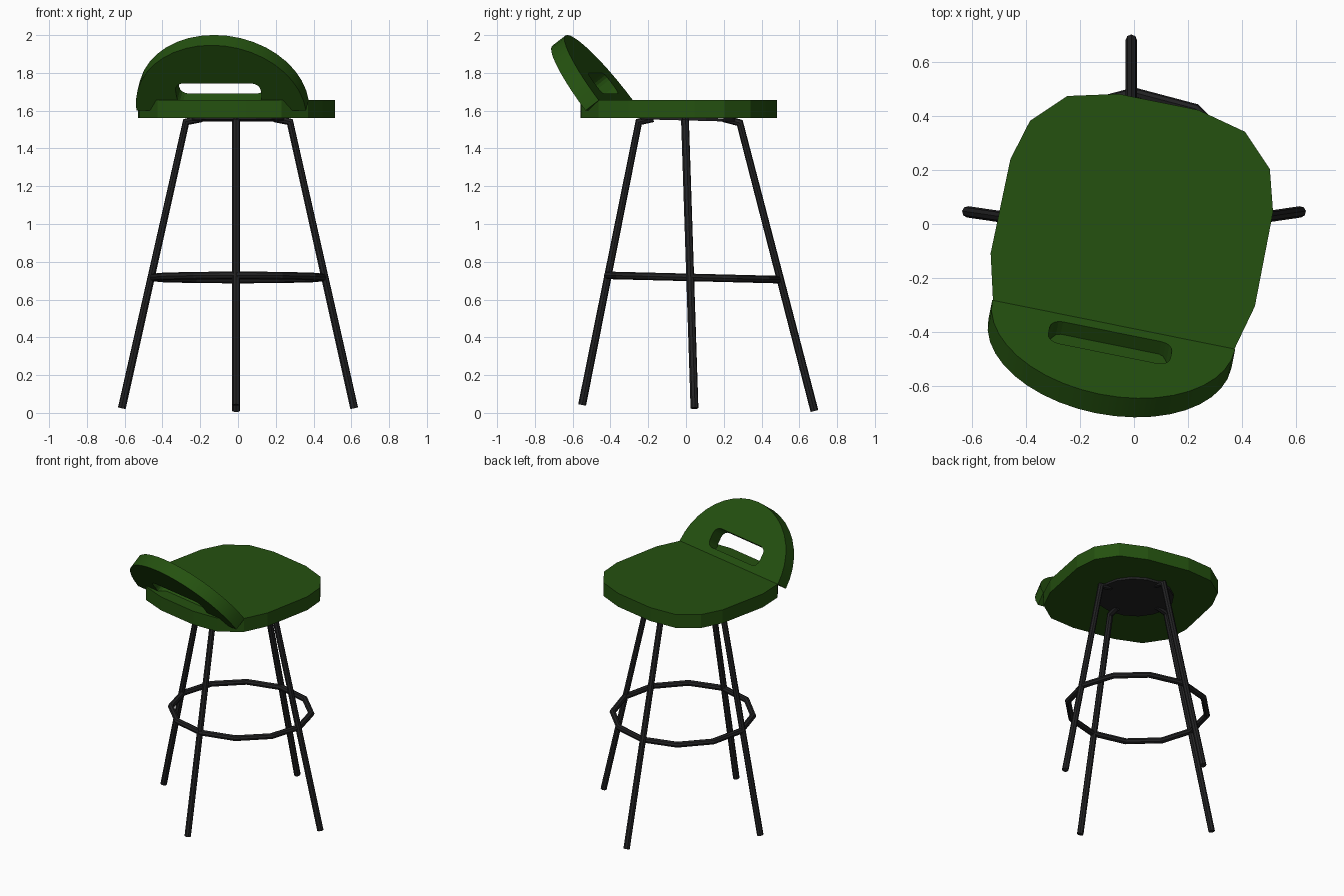
import bpy
from math import radians, sin, cos, pi
from mathutils import Matrix, Vector

if "Cube" in bpy.data.objects:
    bpy.data.objects.remove(bpy.data.objects["Cube"], do_unlink=True)


def material(name, color):
    m = bpy.data.materials.new(name)
    m.use_nodes = True
    m.diffuse_color = color
    m.node_tree.nodes["Principled BSDF"].inputs["Base Color"].default_value = color
    return m


green = material("dark green", (0.018, 0.083, 0.005, 1))
black = material("black metal", (0.016, 0.016, 0.017, 1))


def curve_object(name, outlines, mat, matrix=None, cyclic=True, **settings):
    """Make a mesh from straight-segment curves, as a slab or a tube."""
    data = bpy.data.curves.new(name, "CURVE")
    for key, value in settings.items():
        setattr(data, key, value)
    for pts in outlines:
        spline = data.splines.new("POLY")
        spline.points.add(len(pts) - 1)
        for p, co in zip(spline.points, pts):
            p.co = (*Vector(co).to_3d(), 1)
        spline.use_cyclic_u = cyclic
    data.materials.append(mat)
    obj = bpy.data.objects.new(name, data)
    bpy.context.collection.objects.link(obj)
    obj.matrix_world = matrix or Matrix()
    bpy.ops.object.select_all(action="DESELECT")
    obj.select_set(True)
    bpy.context.view_layer.objects.active = obj
    bpy.ops.object.convert(target="MESH")
    bpy.ops.object.shade_smooth_by_angle(angle=radians(10))
    return bpy.context.object


def slab(name, outlines, mat, thickness, matrix):
    return curve_object(name, outlines, mat, matrix, dimensions="2D",
                        fill_mode="BOTH", extrude=thickness / 2)


def tube(name, path, radius, cyclic):
    return curve_object(name, [path], black, None, cyclic, dimensions="3D",
                        fill_mode="FULL", bevel_depth=radius,
                        bevel_resolution=2, use_fill_caps=True)


turn = Matrix.Rotation(radians(-11.4), 4, "Z")

# Seat: mirrored faceted outline
half = [(0.15, 0.46), (0.335, 0.415), (0.452, 0.298), (0.495, 0.145),
        (0.498, -0.21), (0.455, -0.38), (0.335, -0.5), (0.15, -0.54)]
outline = half + [(-x, y) for x, y in reversed(half)]
slab("seat", [outline], green, 0.095, turn @ Matrix.Translation((0, 0, 1.608)))

# Backrest: leaning half disc with a rounded grip hole
arc = [(0.458 * cos(pi * i / 20), 0.434 * sin(pi * i / 20)) for i in range(21)]
hole = []
r = 0.045
for n, (cx, cy) in enumerate([(0.185, 0.135), (-0.185, 0.135),
                              (-0.185, 0.09), (0.185, 0.09)]):
    for k in range(5):
        a = pi / 2 * (n + k / 4)
        hole.append((cx + r * cos(a), cy + r * sin(a)))
lean = (turn @ Matrix.Translation((0, -0.379, 1.655))
        @ Matrix.Rotation(radians(127.2), 4, "X")
        @ Matrix.Translation((0, 0, 0.045)))
slab("backrest", [arc, hole], green, 0.09, lean)

# Legs: splayed tubes, bent inward at the top
legs = {
    "right_leg": ((-0.615, 0.045, 0.025), (-0.275, -0.005, 1.54)),
    "left_leg": ((0.615, 0.045, 0.025), (0.275, -0.005, 1.54)),
    "front_leg": ((-0.01, -0.55, 0.042), (-0.01, -0.25, 1.54)),
    "back_leg": ((-0.01, 0.68, 0.01), (-0.01, 0.285, 1.535)),
}
for name, (foot, top) in legs.items():
    inner = (top[0] * 0.7, top[1] * 0.7, 1.56)
    tube(name, [foot, top, inner], 0.021, False)

# Foot ring: twelve straight segments, dipping slightly to the back
ring = []
for i in range(12):
    x, y = 0.455 * cos(pi * i / 6), 0.45 * sin(pi * i / 6)
    ring.append((x, y + 0.035, 0.717 - 0.025 * y))
tube("foot_ring", ring, 0.02, True)

# Mounting plate beneath the seat
bpy.ops.mesh.primitive_cylinder_add(vertices=16, radius=0.25, depth=0.016,
                                    location=(0, 0.01, 1.556),
                                    rotation=(radians(-1.5), 0, 0))
plate = bpy.context.object
plate.name = "mounting_plate"
plate.data.materials.append(black)
